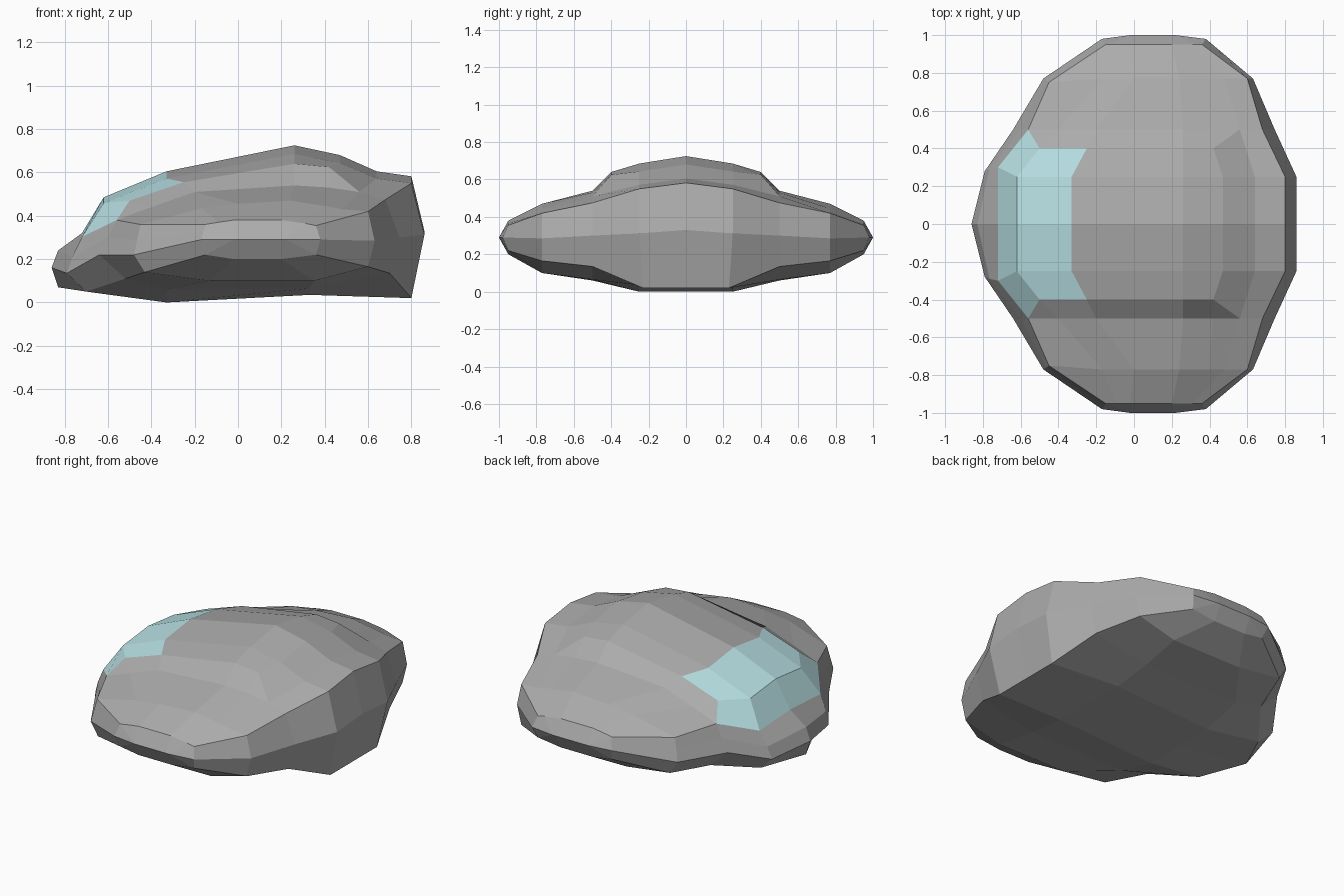
import bpy, bmesh

if "Cube" in bpy.data.objects:
    bpy.data.objects.remove(bpy.data.objects["Cube"])

# Cross-sections (x, z), each a ring: nose, over the top, tail, back underneath
centre = [(-.86, .16), (-.83, .24), (-.72, .32), (-.62, .485), (-.33, .605), (.26, .725), (.47, .68),
          (.64, .605), (.8, .582), (.86, .33), (.8, .02), (.33, .035), (-.33, 0), (-.83, .07)]
shoulder = [(-.64, .22), (-.60, .30), (-.56, .38), (-.40, .44), (-.20, .51), (.26, .54), (.42, .53),
            (.56, .51), (.68, .475), (.745, .30), (.70, .135), (.33, .065), (-.33, .06), (-.52, .11)]
flank = [(-.48, .22), (-.465, .29), (-.45, .36), (-.17, .435), (0, .455), (.24, .47), (.40, .445),
         (.48, .43), (.60, .42), (.63, .285), (.60, .165), (.35, .10), (-.13, .10), (-.43, .14)]
side = [(-.17, .29), (-.16, .325), (-.15, .36), (-.09, .37), (-.02, .38), (.20, .38), (.27, .37),
        (.31, .365), (.36, .355), (.38, .29), (.36, .22), (.20, .20), (-.02, .20), (-.15, .22)]


def at(y, profile):
    return [[x, y, z] for x, z in profile]


# Section beside the centre: same outline, slightly lower crown and a swept nose
inner = at(.25, [(x, z * .945 if .3 < z else z) for x, z in centre])
inner[0] = [-.79, .28, .135]
inner[1] = [-.765, .29, .21]
inner[10][1] = .23
inner[13] = [-.70, .26, .05]
inner[2][1] = .30

# Crown ridge: merges into the shoulder at nose and tail
low = at(.5, shoulder)
ridge = [list(p) for p in low]
ridge[3:7] = [[-.50, .4, .47], [-.25, .4, .555], [.26, .4, .64], [.42, .4, .625]]

# Outer rim closes on a short edge
mid = at(.77, flank)
mid[1][1], mid[2][1] = .76, .75
outer = at(.95, side)
outer[0][1] = outer[9][1] = .98
outer[1][1] = .965
tip = [[min(.22, max(-.02, x)), 1.0, .29] for x, z in side]

half = [inner, ridge, low, mid, outer, tip]
sections = ([[[x, -y, z] for x, y, z in s] for s in reversed(half)]
            + [at(0, centre)] + half)
N = len(centre)
MID = len(half)


def is_glass(s, k):
    return MID - 2 <= s < MID + 2 and k in (2, 3)


def skin(name, wanted, color):
    bm = bmesh.new()
    grid = [[bm.verts.new(p) for p in s] for s in sections]
    for s in range(len(sections) - 1):
        for k in range(N):
            if wanted(s, k):
                j = (k + 1) % N
                bm.faces.new((grid[s][k], grid[s][j], grid[s + 1][j], grid[s + 1][k]))
    bmesh.ops.remove_doubles(bm, verts=bm.verts, dist=.0005)
    bmesh.ops.delete(bm, geom=[v for v in bm.verts if not v.link_faces], context='VERTS')
    mesh = bpy.data.meshes.new(name)
    bm.to_mesh(mesh)
    bm.free()
    mat = bpy.data.materials.new(name + "_paint")
    mat.diffuse_color = color
    mat.use_nodes = True
    mat.node_tree.nodes["Principled BSDF"].inputs["Base Color"].default_value = mat.diffuse_color
    mesh.materials.append(mat)
    ob = bpy.data.objects.new(name, mesh)
    bpy.context.collection.objects.link(ob)


# Dark grey hull and tinted windscreen share the same section grid
skin("hull", lambda s, k: not is_glass(s, k), (.41, .41, .41, 1))
skin("windscreen", is_glass, (.48, .75, .78, 1))
